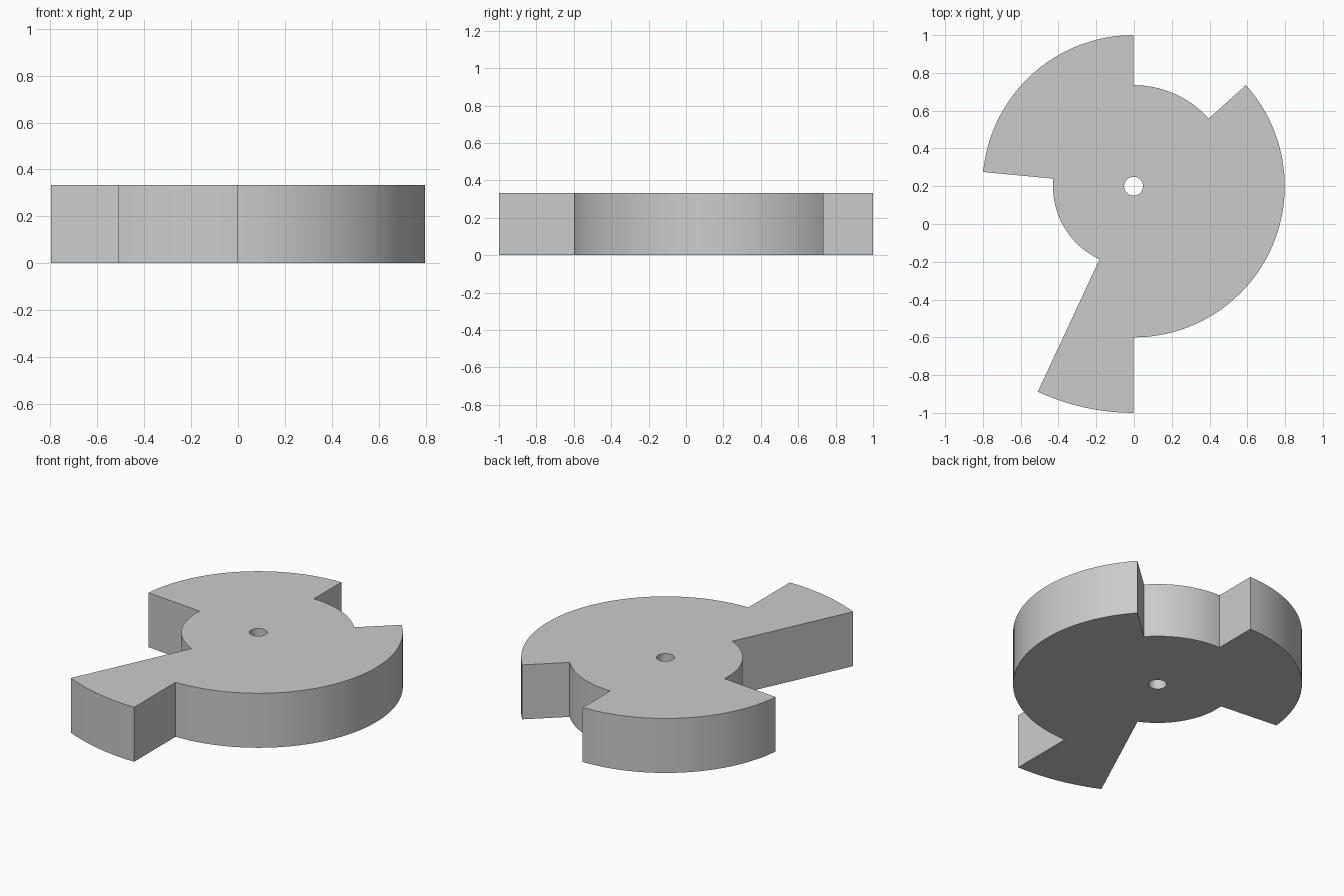
import bpy
import bmesh
from math import cos, sin, radians, ceil

cube = bpy.data.objects.get("Cube")
if cube:
    bpy.data.objects.remove(cube, do_unlink=True)

HEIGHT = 0.333
CENTRE = (-0.002, 0.2)
# Steps of the cam: radius, start angle, end angle
STEPS = [
    (0.8, -90, 42),
    (0.535, 42, 90),
    (0.8, 90, 174.6),
    (0.427, 174.6, 245),
    (1.2, 245, 270),
]


def arc(radius, start, end, step=2.5):
    n = ceil((end - start) / step)
    angles = [radians(start + (end - start) * i / n) for i in range(n + 1)]
    return [(CENTRE[0] + radius * cos(a), CENTRE[1] + radius * sin(a)) for a in angles]


def add_loop(bm, points):
    verts = [bm.verts.new((x, y, 0)) for x, y in points]
    return [bm.edges.new((v, verts[i - 1])) for i, v in enumerate(verts)]


# Stepped outline and shaft hole, filled and extruded
bm = bmesh.new()
outline = [p for s in STEPS for p in arc(*s)]
edges = add_loop(bm, outline)
edges += add_loop(bm, arc(0.05, 0, 360, 7.5)[:-1])
bmesh.ops.triangle_fill(bm, edges=edges, use_beauty=True, normal=(0, 0, 1))
result = bmesh.ops.extrude_face_region(bm, geom=bm.faces[:], use_keep_orig=True)
top = [g for g in result["geom"] if isinstance(g, bmesh.types.BMVert)]
bmesh.ops.translate(bm, verts=top, vec=(0, 0, HEIGHT))
bmesh.ops.recalc_face_normals(bm, faces=bm.faces[:])

mesh = bpy.data.meshes.new("stepped_cam")
bm.to_mesh(mesh)
bm.free()
cam = bpy.data.objects.new("stepped_cam", mesh)
bpy.context.collection.objects.link(cam)

# Plain grey material
grey = bpy.data.materials.new("light_grey")
grey.use_nodes = True
colour = (0.6, 0.6, 0.6, 1)
grey.diffuse_color = colour
grey.node_tree.nodes["Principled BSDF"].inputs["Base Color"].default_value = colour
mesh.materials.append(grey)

# Smooth curved walls with crisp rims
bpy.ops.object.select_all(action="DESELECT")
cam.select_set(True)
bpy.context.view_layer.objects.active = cam
bpy.ops.object.shade_smooth_by_angle(angle=radians(30))
